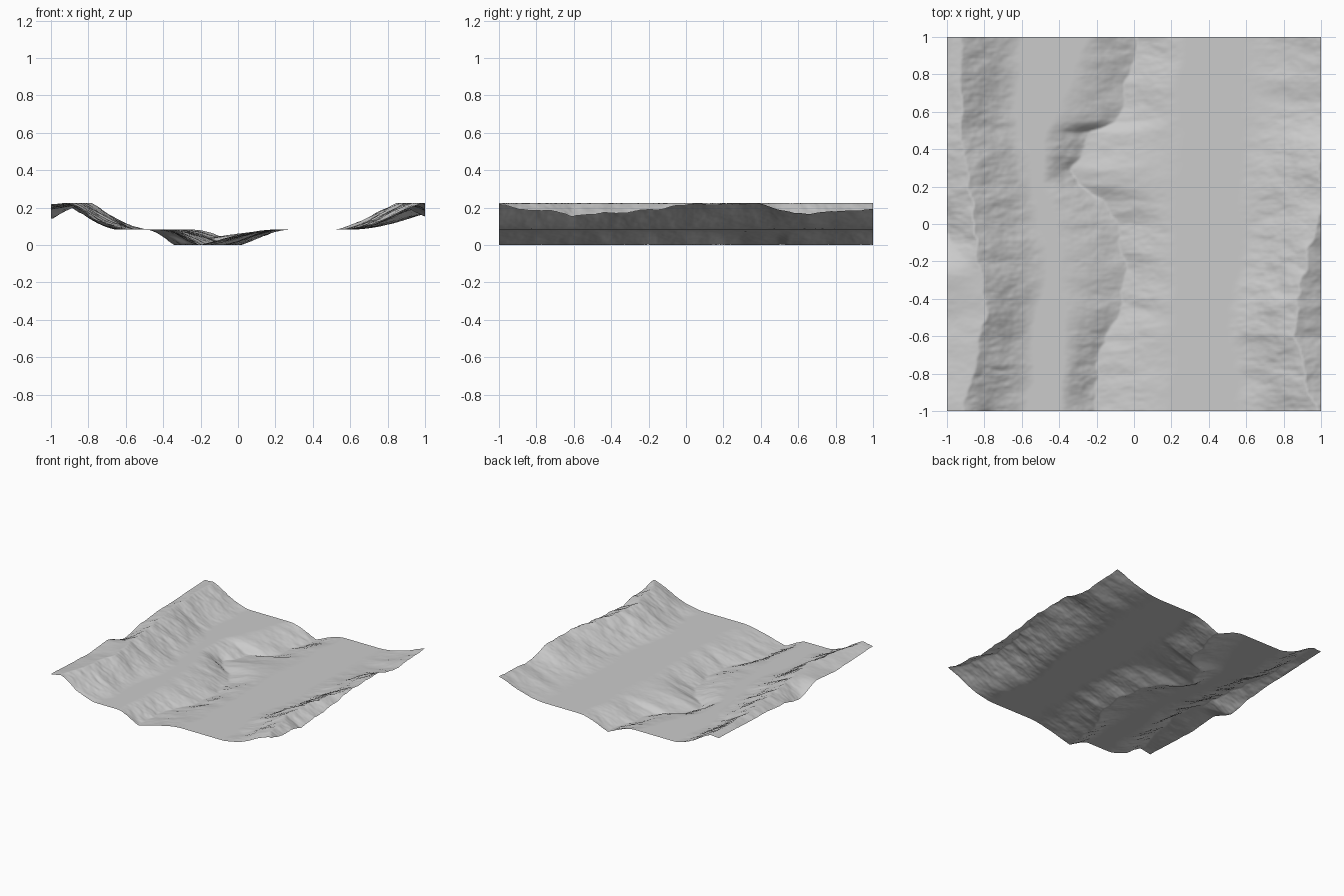
import bpy, bmesh
from mathutils import Vector, noise

if "Cube" in bpy.data.objects:
    bpy.data.objects.remove(bpy.data.objects["Cube"])

N = 220                                   # grid cells per side
LOW, SHELF, TOP = 0.0, 0.082, 0.225       # river bed, terrace and ridge heights

# Contour lines running along y, as (y, x) points
ridge_left = [(-1, -.90), (-.7, -.83), (-.4, -.80), (-.1, -.83), (.2, -.87), (.5, -.93), (.8, -.92), (1, -.95)]
shelf_left_a = [(-1, -.57), (-.6, -.54), (-.3, -.46), (0, -.49), (.3, -.55), (.6, -.63), (1, -.60)]
shelf_left_b = [(-1, -.38), (-.5, -.38), (0, -.41), (.3, -.50), (.6, -.42), (.8, -.33), (1, -.22)]
river = [(-1, -.20), (-.68, -.20), (-.6, -.16), (-.45, -.08), (-.2, -.06), (0, -.09), (.12, -.16), (.22, -.29),
         (.3, -.34), (.4, -.28), (.49, -.25), (.55, -.11), (.65, -.05), (.8, -.02), (1, .01)]
shelf_right_a = [(-1, .20), (-.4, .22), (.2, .22), (.6, .25), (1, .26)]
shelf_right_b = [(-1, .56), (-.6, .52), (-.2, .55), (.2, .58), (.6, .58), (1, .57)]
ridge_right = [(-1, .98), (-.8, .92), (-.6, .87), (-.4, .87), (-.2, .91), (-.05, .98), (.1, 1.0), (.4, 1.01),
               (.52, 1.12), (.65, 1.24), (.8, 1.16), (1, 1.10)]
edge_left_height = [(-1, .21), (-.5, .19), (-.27, .21), (-.05, .14), (.2, .18), (.5, .20), (1, .22)]


def sample(line, y):
    """Smooth interpolation along a contour line."""
    y = max(-1, min(1, y))
    for (y0, a), (y1, b) in zip(line, line[1:]):
        if y <= y1:
            t = (y - y0) / (y1 - y0)
            return a + (b - a) * (0.5 * t + 0.5 * t * t * (3 - 2 * t))


def ramp(x, start, end, z0, z1):
    """Slope leaving a flat shelf gently and meeting the crease sharply."""
    u = max(0.0, min(1.0, (x - start) / (end - start)))
    ease = 0.65 * u ** 1.7 + 0.35 * u * u * (3 - 2 * u)
    return z0 + (z1 - z0) * ease


def height(x, y):
    # weathering: shift the contours with fractal noise
    p = Vector((x * 2.2 + 5, y * 4.5, 1.7))
    x0 = x
    x += 0.035 * noise.fractal(p, 0.75, 2.1, 5)
    y += 0.02 * noise.noise(Vector((x * 4, y * 4, 8)))
    rl, la, lb = sample(ridge_left, y), sample(shelf_left_a, y), sample(shelf_left_b, y)
    v = sample(river, y)
    ra, rb, rr = sample(shelf_right_a, y), sample(shelf_right_b, y), sample(ridge_right, y)
    if x < rl:
        u = min(1.0, (rl - x) / (rl + 1.0))
        return TOP + (sample(edge_left_height, y) - TOP) * u
    if x < la:
        return ramp(x, la, rl, SHELF, TOP)
    if x < lb:
        return SHELF
    if x < v:
        return ramp(x, lb, v, SHELF, LOW)
    if x < ra:
        return ramp(x, ra, v, SHELF, LOW)
    if x < rb:
        return SHELF
    if x < rr:
        return ramp(x, rb, rr, SHELF, TOP)
    return TOP - 0.48 * (x - rr)


# Terrain sheet
bm = bmesh.new()
bmesh.ops.create_grid(bm, x_segments=N, y_segments=N, size=1.0)
for v in bm.verts:
    v.co.z = height(v.co.x, v.co.y)
low = min(v.co.z for v in bm.verts)
for v in bm.verts:
    v.co.z -= low
for f in bm.faces:
    f.smooth = True
mesh = bpy.data.meshes.new("canyon_terrain")
bm.to_mesh(mesh)
bm.free()
terrain = bpy.data.objects.new("canyon_terrain", mesh)
bpy.context.collection.objects.link(terrain)
